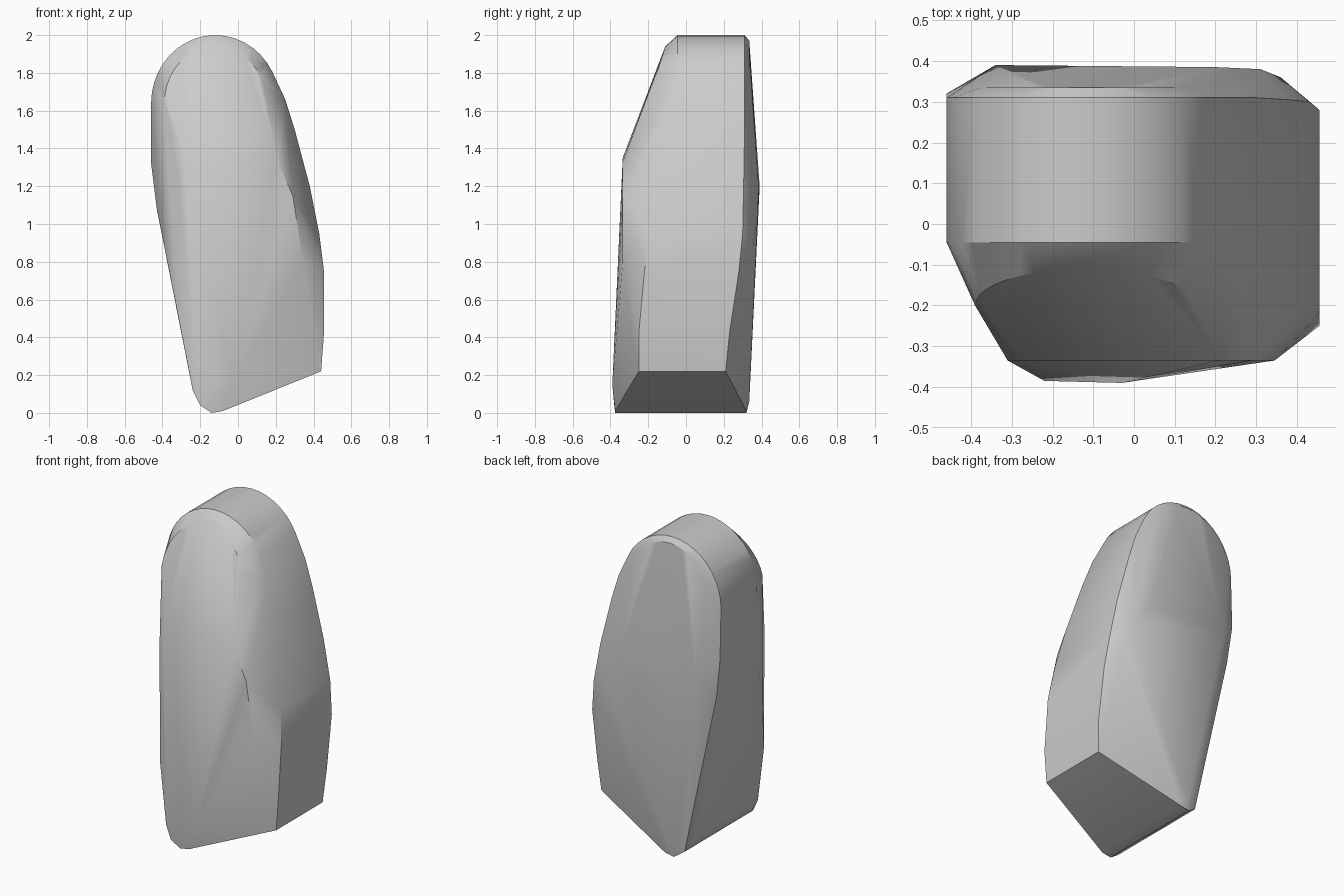
import bpy, bmesh, math

cube = bpy.data.objects.get("Cube")
if cube:
    bpy.data.objects.remove(cube)

# Plain stone grey
stone = bpy.data.materials.new("stone_grey")
stone.use_nodes = True
grey = (0.6, 0.6, 0.6, 1)
stone.diffuse_color = grey
stone.node_tree.nodes["Principled BSDF"].inputs["Base Color"].default_value = grey

# Side outline: x, z, front rim y, back rim y
rim = [
    (-0.20, 0.04, -0.38, 0.30), (-0.24, 0.12, -0.37, 0.24),
    (-0.31, 0.48, -0.33, 0.26), (-0.39, 0.88, -0.20, 0.29),
    (-0.43, 1.08, -0.11, 0.31), (-0.46, 1.32, -0.04, 0.32),
    (0.455, 0.42, -0.25, 0.23), (0.455, 0.75, -0.22, 0.28),
    (0.43, 0.95, -0.19, 0.30), (0.38, 1.2, -0.15, 0.305),
    (0.30, 1.5, -0.10, 0.31), (0.25, 1.66, -0.07, 0.31),
    (0.44, 0.22, -0.25, 0.21), (-0.08, 0.01, -0.375, 0.32),
    (-0.14, 0.0, -0.375, 0.32),
]
points = [(x, y, z) for x, z, f, b in rim for y in (f, b)]

# Domed top
steps = 20
for i in range(steps + 1):
    a = math.pi * i / steps
    x, z = -0.12 - 0.34 * math.cos(a), 1.64 + 0.36 * math.sin(a)
    points += [(x, -0.045, z), (x, 0.31, z)]
    # Shallow bulges inside the front and back rims
    x, z = -0.12 - 0.27 * math.cos(a), 1.64 + 0.30 * math.sin(a)
    points += [(x, -0.11 - 0.09 * (1 - math.sin(a)), z), (x, 0.335, z + 0.03)]

# Front face
points += [(-0.31, -0.335, 1.22), (-0.28, -0.335, 1.35), (0.21, -0.335, 1.33),
           (0.29, -0.335, 1.15), (0.345, -0.335, 0.8),
           (-0.22, -0.385, 0.16), (-0.03, -0.39, 0.15)]
# Back face
points += [(-0.34, 0.39, 1.2), (0.2, 0.385, 1.2), (0.31, 0.38, 1.05),
           (0.36, 0.36, 0.92), (-0.12, 0.335, 0.06)]

# Wrap the shell round the points
bm = bmesh.new()
for p in points:
    bm.verts.new(p)
hull = bmesh.ops.convex_hull(bm, input=bm.verts[:])
bmesh.ops.delete(bm, geom=[v for v in bm.verts if not v.link_faces], context='VERTS')
bmesh.ops.dissolve_limit(bm, angle_limit=math.radians(1), verts=bm.verts[:], edges=bm.edges[:])
bmesh.ops.recalc_face_normals(bm, faces=bm.faces[:])
mesh = bpy.data.meshes.new("standing_stone")
bm.to_mesh(mesh)
bm.free()
mesh.materials.append(stone)

obj = bpy.data.objects.new("standing_stone", mesh)
bpy.context.collection.objects.link(obj)
bpy.context.view_layer.objects.active = obj
obj.select_set(True)
bpy.ops.object.shade_smooth_by_angle(angle=math.radians(30))
